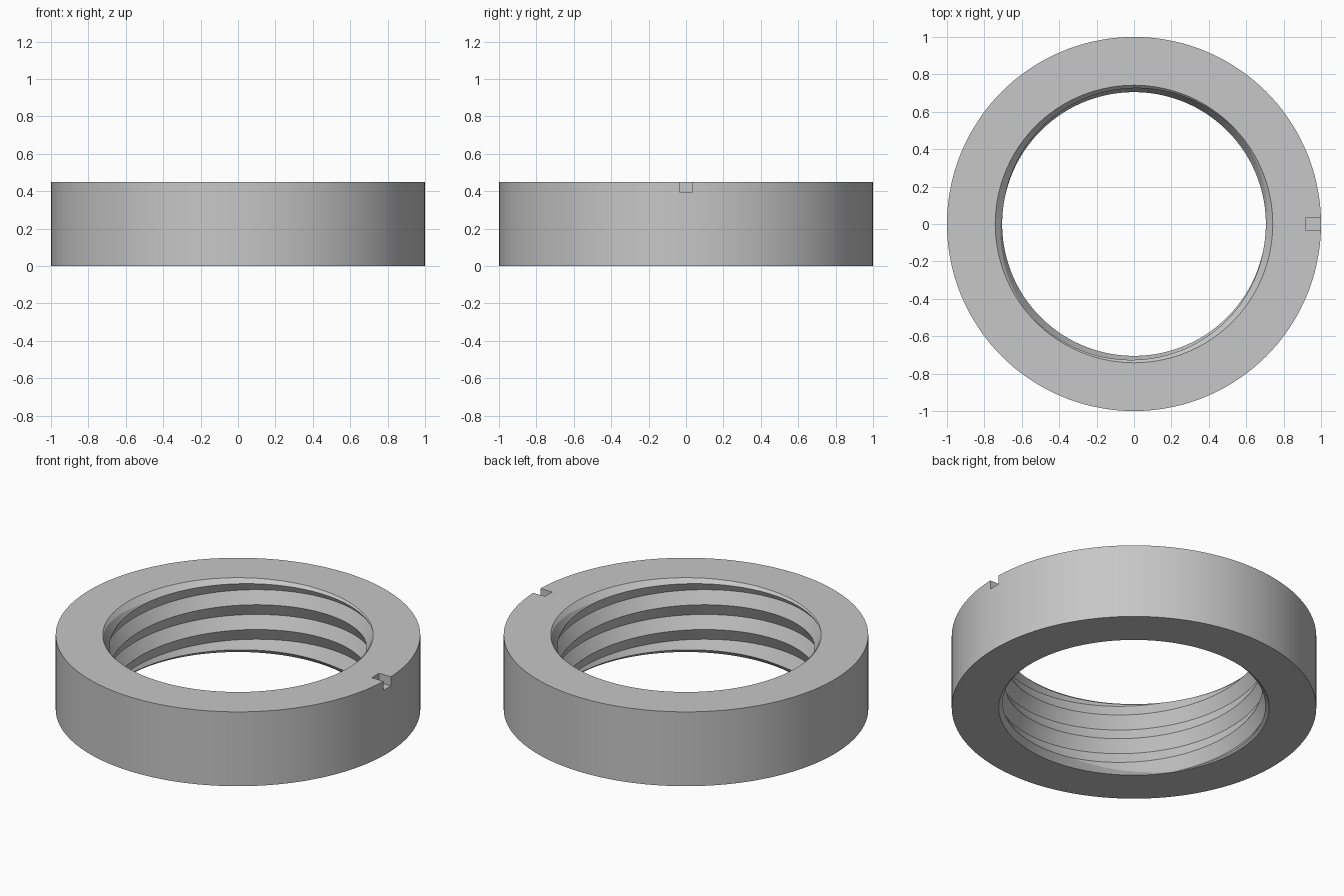
import bpy, bmesh, math

if "Cube" in bpy.data.objects:
    bpy.data.objects.remove(bpy.data.objects["Cube"])

N = 144                      # segments around the ring
R_OUT, H = 1.0, 0.45         # outer radius and height
R_CREST, R_ROOT = 0.705, 0.74
PITCH = 0.15                 # spacing of thread ridges
LEAD = 2 * PITCH             # two-start thread

steel = bpy.data.materials.new("light_grey")
steel.diffuse_color = (0.57, 0.57, 0.57, 1)
steel.use_nodes = True
steel.node_tree.nodes["Principled BSDF"].inputs["Base Color"].default_value = steel.diffuse_color


def thread_radius(z, shift):
    """Triangular thread: crest where (z - shift) is a multiple of the pitch."""
    t = ((z - shift) / PITCH) % 1.0
    return R_CREST + (R_ROOT - R_CREST) * (1 - abs(2 * t - 1))


# Threaded ring: rows follow the helix and are clipped at both ends
bm = bmesh.new()
cache = {}


def vert(r, i, z):
    key = (round(r, 4), i % N, round(z, 4))
    if key not in cache:
        a = 2 * math.pi * i / N
        cache[key] = bm.verts.new((r * math.cos(a), r * math.sin(a), z))
    return cache[key]


def column(i):
    shift = -LEAD * (i - 50) / N
    pts = [vert(R_OUT, i, 0)]
    for k in range(-8, 16):
        z = min(max(shift + k * PITCH / 2, 0), H)
        pts.append(vert(thread_radius(z, shift), i, z))
    pts.append(vert(R_OUT, i, H))
    return pts + [pts[0]]


for i in range(N):
    a, b = column(i), column(i + 1)
    for j in range(len(a) - 1):
        corners = list(dict.fromkeys((a[j], b[j], b[j + 1], a[j + 1])))
        if len(corners) > 2 and not bm.faces.get(corners):
            bm.faces.new(corners)
bmesh.ops.recalc_face_normals(bm, faces=bm.faces)
mesh = bpy.data.meshes.new("threaded_ring")
bm.to_mesh(mesh)
bm.free()
ring = bpy.data.objects.new("threaded_ring", mesh)
bpy.context.collection.objects.link(ring)
mesh.materials.append(steel)


def cut(cutter):
    """Subtract a cutter from the ring, then remove it."""
    cutter.hide_render = True
    cutter.data.materials.append(steel)
    mod = ring.modifiers.new("cut", 'BOOLEAN')
    mod.operation, mod.solver, mod.object = 'DIFFERENCE', 'EXACT', cutter
    bpy.context.view_layer.objects.active = ring
    bpy.ops.object.modifier_apply(modifier=mod.name)
    bpy.data.objects.remove(cutter, do_unlink=True)


# Chamfers at both mouths of the bore
R_MOUTH = R_ROOT + 0.002
for top in (True, False):
    wide, narrow = R_MOUTH + 0.02, R_MOUTH - 0.06
    bpy.ops.mesh.primitive_cone_add(
        vertices=N, depth=0.08,
        radius1=narrow if top else wide, radius2=wide if top else narrow,
        location=(0, 0, H - 0.02 if top else 0.02))
    cut(bpy.context.object)

# Small index notch on the outer top edge
bpy.ops.mesh.primitive_cube_add(size=1, location=(1.02, 0, H))
notch = bpy.context.object
notch.scale = (0.2, 0.07, 0.11)
bpy.context.view_layer.update()
cut(notch)

# Smooth walls with crisp thread and rim edges
bpy.ops.object.select_all(action='DESELECT')
ring.select_set(True)
bpy.context.view_layer.objects.active = ring
bpy.ops.object.shade_smooth_by_angle(angle=math.radians(15))
